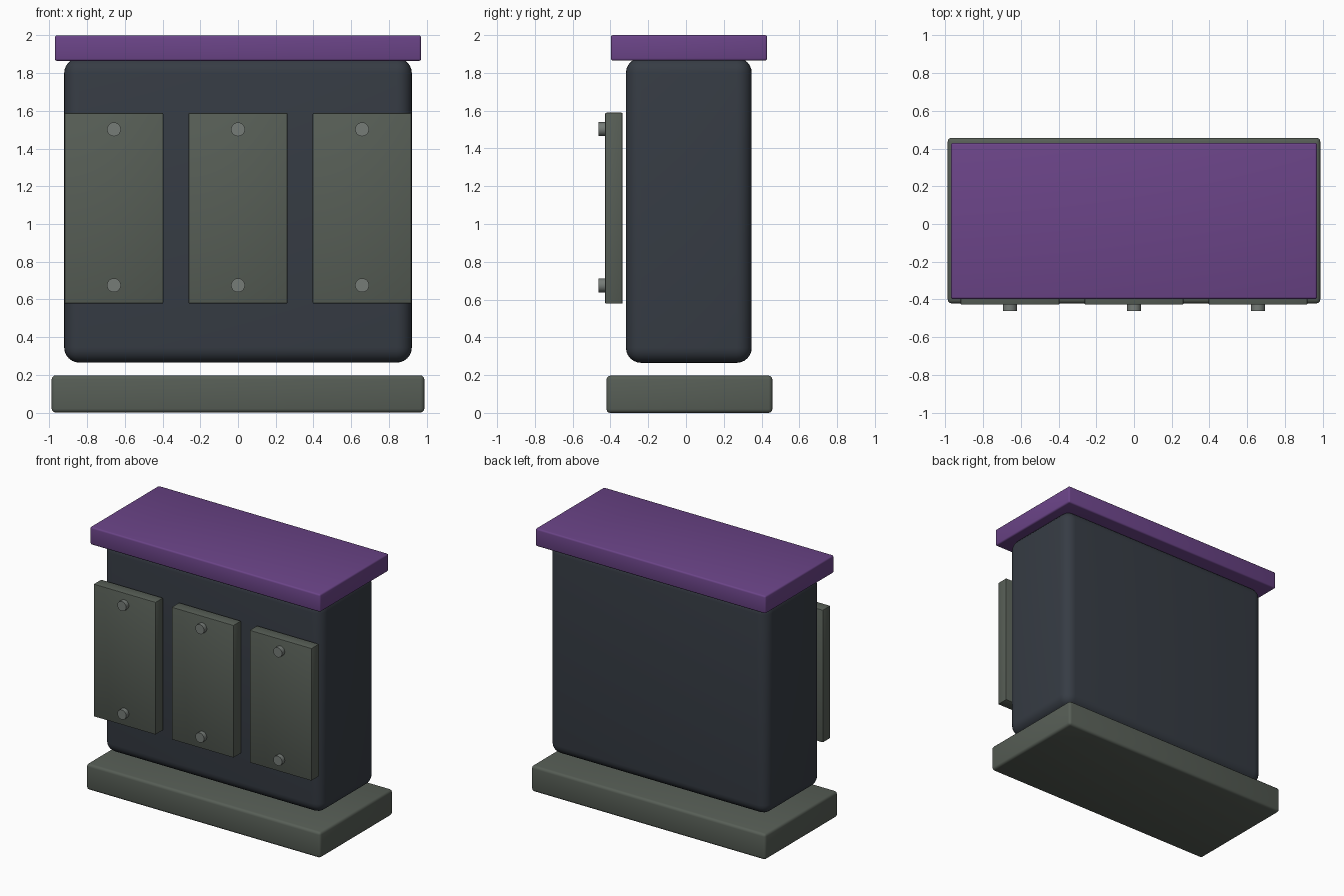
import bpy
from math import radians

if "Cube" in bpy.data.objects:
    bpy.data.objects.remove(bpy.data.objects["Cube"])


def material(name, rgb):
    m = bpy.data.materials.new(name)
    m.diffuse_color = (*rgb, 1)
    m.use_nodes = True
    m.node_tree.nodes["Principled BSDF"].inputs["Base Color"].default_value = m.diffuse_color
    return m


GREY = material("grey_green", (0.095, 0.112, 0.093))
DARK = material("dark_slate", (0.037, 0.045, 0.058))
PURPLE = material("purple", (0.147, 0.058, 0.246))
STEEL = material("steel", (0.18, 0.2, 0.185))


def finish(name, mat, bevel, segments):
    ob = bpy.context.object
    ob.name = name
    ob.data.materials.append(mat)
    if bevel:
        mod = ob.modifiers.new("bevel", "BEVEL")
        mod.width, mod.segments = bevel, segments
        mod.limit_method = "ANGLE"
        bpy.ops.object.modifier_apply(modifier=mod.name)
    bpy.ops.object.shade_smooth_by_angle(angle=radians(35))
    return ob


def box(name, lo, hi, mat, bevel, segments=3):
    centre = [(a + b) / 2 for a, b in zip(lo, hi)]
    bpy.ops.mesh.primitive_cube_add(size=1, location=centre)
    bpy.context.object.scale = [b - a for a, b in zip(lo, hi)]
    bpy.ops.object.transform_apply(location=False, rotation=False, scale=True)
    return finish(name, mat, bevel, segments)


# Base plinth, floating rounded body and lid
box("base", (-0.988, -0.421, 0), (0.988, 0.457, 0.197), GREY, 0.02)
box("body", (-0.922, -0.318, 0.265), (0.922, 0.348, 1.88), DARK, 0.08, 6)
box("lid", (-0.971, -0.398, 1.865), (0.971, 0.430, 2.0), PURPLE, 0.012)

# Three front panels, each held by an upper and a lower bolt
for side, x in (("left", -0.658), ("middle", 0), ("right", 0.658)):
    box(f"{side}_panel", (x - 0.262, -0.428, 0.578), (x + 0.262, -0.336, 1.589),
        GREY, 0.006, 2)
    for level, z in (("lower", 0.675), ("upper", 1.502)):
        bpy.ops.mesh.primitive_cylinder_add(
            vertices=20, radius=0.037, depth=0.07,
            location=(x, -0.427, z), rotation=(radians(90), 0, 0))
        finish(f"{side}_{level}_bolt", STEEL, 0, 1)
